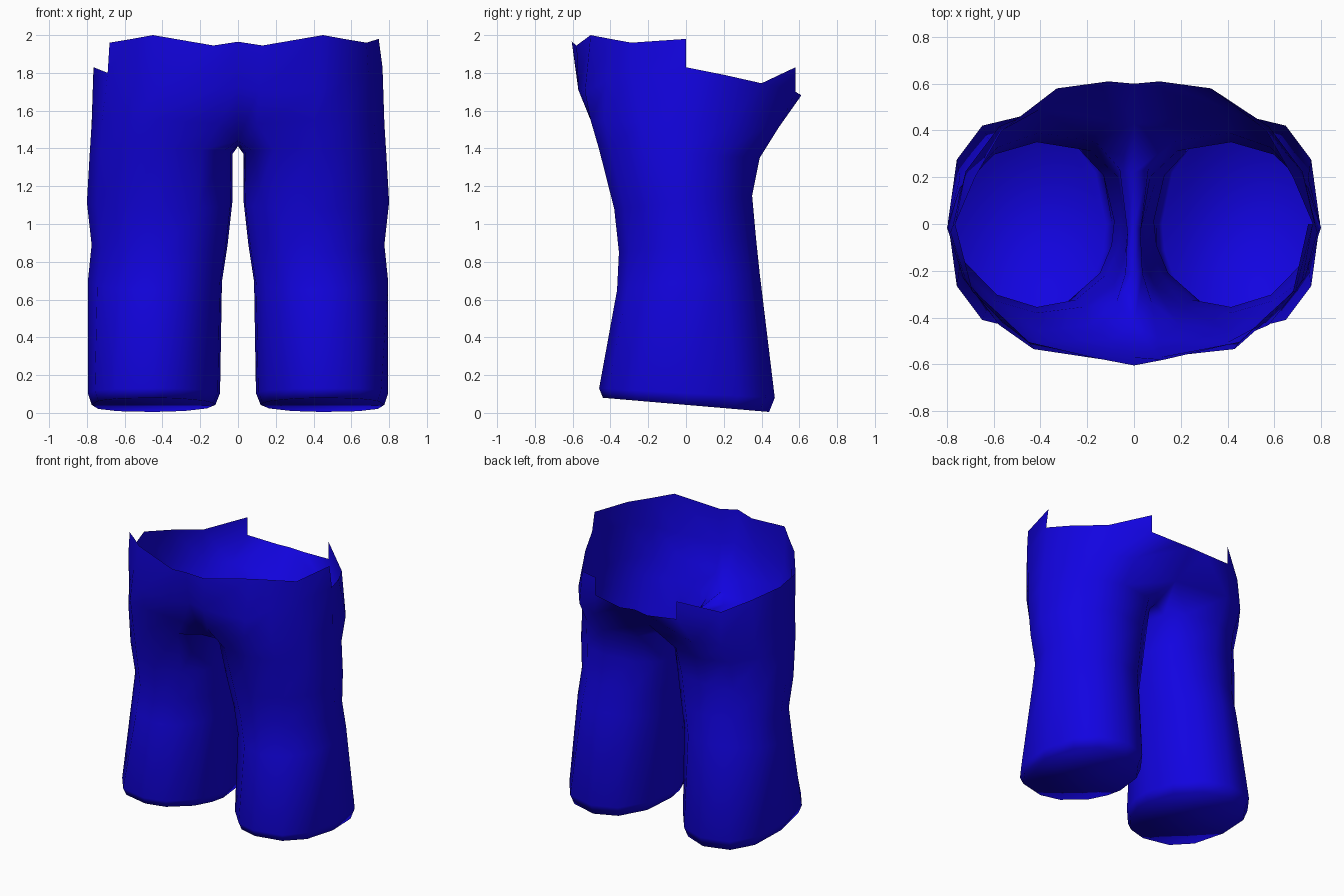
import bpy, bmesh, math

if "Cube" in bpy.data.objects:
    bpy.data.objects.remove(bpy.data.objects["Cube"])

# Blue cloth material
mat = bpy.data.materials.new("blue_cloth")
mat.diffuse_color = (0.006, 0.001, 0.75, 1)
mat.use_nodes = True
mat.node_tree.nodes["Principled BSDF"].inputs["Base Color"].default_value = mat.diffuse_color

# Leg rings: inner x, outer x, front y, back y, front z, back z, outer and inner squareness
LEG = [
    (0.120, 0.775, -0.440, 0.440, 0.080, 0.005, 0.80, 1.00),
    (0.095, 0.795, -0.460, 0.470, 0.130, 0.080, 0.78, 1.00),
    (0.085, 0.795, -0.365, 0.390, 0.650, 0.740, 1.05, 0.95),
    (0.055, 0.775, -0.355, 0.370, 0.850, 0.930, 1.08, 0.90),
    (0.030, 0.800, -0.380, 0.350, 1.080, 1.150, 1.08, 0.75),
    (0.028, 0.785, -0.460, 0.390, 1.395, 1.350, 1.10, 0.65),
]
# Corners of the cross-section, front round the outside to the inner front
ANGLES = [-90, -60, -30, 0, 30, 60, 90, 120, 150, 180, 195, 215, 245]
# Centre seam under the crotch, back to front, then the inner front corner
SEAM = [(0, .43, 1.51), (0, .22, 1.425), (0, 0, 1.412), (0, -.22, 1.412), (0, -.43, 1.44),
        (.10, -.495, 1.53)]
# Hip line, front centre round the outside to back centre
HIP = [(0, -.57, 1.73), (.11, -.57, 1.71), (.43, -.535, 1.70), (.56, -.42, 1.76),
       (.69, -.29, 1.80), (.765, 0, 1.83), (.68, .20, 1.79), (.565, .40, 1.745),
       (.33, .58, 1.70), (0, .60, 1.69)]
# Waist line, front centre to the side
WAIST = [(0, -.605, 1.965), (.13, -.58, 1.945), (.45, -.505, 2.0), (.56, -.40, 1.98),
         (.68, -.29, 1.96), (.745, 0, 1.98)]


def ring(xi, xo, yf, yb, zf, zb, po, pi):
    """Leg cross-section starting at the front and running outwards."""
    pts = []
    for deg in ANGLES:
        c, s = math.cos(math.radians(deg)), math.sin(math.radians(deg))
        p = po if c > 0 else pi
        c = math.copysign(abs(c) ** p, c)
        s = math.copysign(abs(s) ** p, s)
        t = (s + 1) / 2
        pts.append(((xi + xo) / 2 + (xo - xi) / 2 * c, yf + (yb - yf) * t, zf + (zb - zf) * t))
    return pts


bm = bmesh.new()
for side in (1, -1):
    def put(pts):
        return [bm.verts.new((side * x, y, z)) for x, y, z in pts]

    def face(*v):
        bm.faces.new(v if side > 0 else v[::-1])

    # Leg tube, its top ring joined to the centre seam
    top = ring(.03, .775, -.505, .49, 1.55, 1.51, 1.1, 1)[:7] + SEAM
    rings = [put(ring(*r)) for r in LEG] + [put(top)]
    for lo, hi in zip(rings, rings[1:]):
        for k in range(13):
            n = (k + 1) % 13
            face(lo[k], lo[n], hi[n], hi[k])
    face(*rings[0][::-1])          # closed hem

    # Seat and hips
    r = rings[-1]
    lo = [r[11], r[12]] + r[:8]
    hip = put(HIP)
    back = put([(.11, .61, 1.68)])[0]
    for k in range(8):
        face(lo[k], lo[k + 1], hip[k + 1], hip[k])
    face(lo[8], back, hip[8])
    face(lo[8], lo[9], hip[9], back)

    # Torn waist: one panel shorter on the left side, small peak at the back
    n = 5 if side > 0 else 4
    waist = put(WAIST[:n + 1])
    for k in range(n):
        face(hip[k], hip[k + 1], waist[k + 1], waist[k])
    peak = put([(.33, .58, 1.83)])[0]
    face(hip[7], hip[8], peak)

bmesh.ops.remove_doubles(bm, verts=bm.verts, dist=0.0005)
for f in bm.faces:
    f.smooth = True
mesh = bpy.data.meshes.new("trousers")
bm.to_mesh(mesh)
bm.free()
mesh.materials.append(mat)
obj = bpy.data.objects.new("trousers", mesh)
bpy.context.collection.objects.link(obj)
